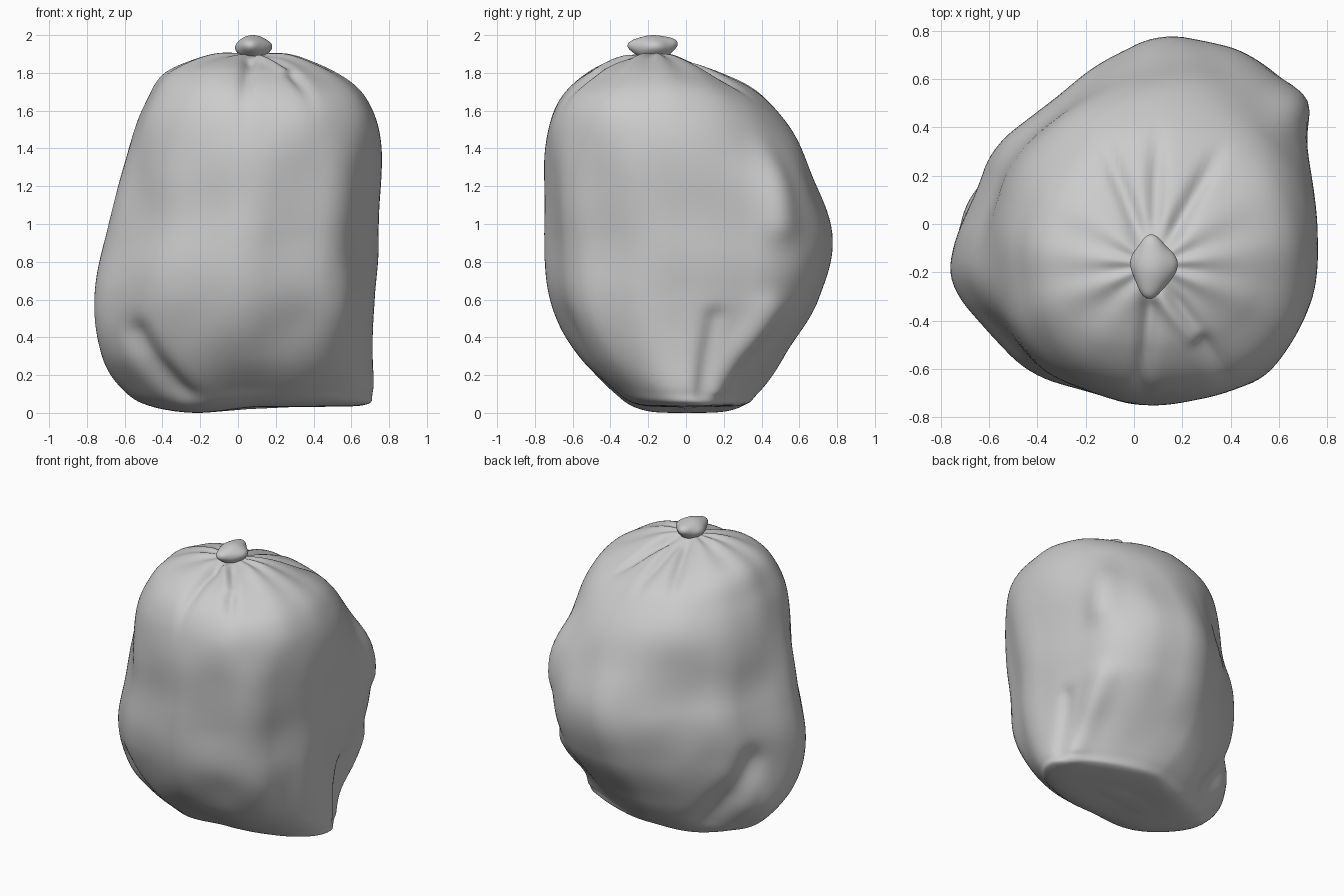
import bpy, bmesh, math
from mathutils import Vector, noise

if "Cube" in bpy.data.objects:
    bpy.data.objects.remove(bpy.data.objects["Cube"])

# Plan outline of the sack, seen from above
OUTLINE = [(.77, 0), (.71, .5), (.52, .69), (.1, .77), (-.15, .66), (-.6, .31), (-.77, -.15),
           (-.76, -.27), (-.43, -.63), (.03, -.77), (.57, -.63), (.77, -.2)]
# Height, then x and y extents of each section
RINGS = [(.02, -.2, .3, -.06, .08), (.03, -.46, .66, -.25, .3), (.1, -.6, .71, -.38, .38),
         (.3, -.74, .715, -.57, .53), (.6, -.775, .73, -.72, .7), (.95, -.71, .745, -.75, .77),
         (1.4, -.59, .765, -.745, .61), (1.65, -.49, .69, -.68, .43), (1.8, -.39, .53, -.52, .2),
         (1.88, -.18, .32, -.33, -.03), (1.9, .05, .11, -.2, -.14)]
# Folds: start, end, radius, depth (positive is a ridge)
FOLDS = [((.1, -.3, 1.86), (.25, -.45, 1.8), .035, .04),
         ((.7, .5, 1), (.68, .5, 1.42), .1, .05),
         ((.67, .15, .06), (.6, .42, .55), .08, .05),
         ((.71, .1, .1), (.73, .16, .5), .05, -.035),
         ((-.55, -.48, .4), (-.3, -.36, .08), .08, -.05),
         ((-.68, .2, .6), (-.4, .33, .15), .1, -.05)]
# Directions of the sharp pleats running out from the knot
PLEATS = (-95, -57, 60, 88, 112)
NECK = Vector((.08, -.17))
NA, NZ = 144, 110


def smooth(a, b, v):
    t = min(1, max(0, (v - a) / (b - a)))
    return t * t * (3 - 2 * t)


def outline_at(a):
    # point of the plan outline in direction a, as multiples of the half extent
    d = Vector((math.cos(a), math.sin(a)))
    for i, p in enumerate(OUTLINE):
        p, q = Vector(p), Vector(OUTLINE[(i + 1) % len(OUTLINE)])
        c0, c1 = p.x * d.y - p.y * d.x, q.x * d.y - q.y * d.x
        if c0 >= 0 >= c1 and c0 != c1 and (p + q).dot(d) > 0:
            return p.lerp(q, c0 / (c0 - c1)) / .75
    return d


def round_at(a, power):
    # superellipse: 2 is a circle, lower is pointed, higher is square
    c, s = math.cos(a), math.sin(a)
    return Vector((c, s)) / (abs(c) ** power + abs(s) ** power) ** (1 / power)


def ring_at(t):
    # smooth curve through the sections
    i = min(int(t), len(RINGS) - 2)
    f = t - i
    a, b, c, d = [RINGS[min(max(i + k, 0), len(RINGS) - 1)] for k in (-1, 0, 1, 2)]
    return [.5 * (2 * q + (r - p) * f + (2*p - 5*q + 4*r - s) * f*f + (3*q - p - 3*r + s) * f**3)
            for p, q, r, s in zip(a, b, c, d)]


def fold_push(p):
    total = .014 * noise.noise(p * 3.2)
    for s, e, r, h in FOLDS:
        s, e = Vector(s), Vector(e)
        t = min(1, max(0, (p - s).dot(e - s) / (e - s).length_squared))
        total += h * math.exp(-((p - s.lerp(e, t)).length / r) ** 2)
    return total * smooth(.03, .14, p.z)


def pleat_push(p):
    d = p.xy - NECK
    rad, ang = d.length, math.atan2(d.y, d.x)
    fade = smooth(1.3, 1.8, p.z) * smooth(.03, .2, rad)
    total = .012 * math.exp(-rad * 3) * math.sin(9 * ang + 2 * math.sin(2 * ang))
    for deg in PLEATS:
        u = Vector((math.cos(math.radians(deg)), math.sin(math.radians(deg))))
        if d.dot(u) > 0:
            side = d.x * u.y - d.y * u.x
            total -= .03 * math.exp(-(side / .035) ** 2) * (1 - smooth(.35, .65, rad))
    return total * fade


def finish(bm, name):
    me = bpy.data.meshes.new(name)
    bm.to_mesh(me)
    bm.free()
    for poly in me.polygons:
        poly.use_smooth = True
    ob = bpy.data.objects.new(name, me)
    bpy.context.collection.objects.link(ob)
    return ob


# Sack body: lofted sections, pinched at the base and rounder at the shoulders
bm = bmesh.new()
angles = [2 * math.pi * i / NA for i in range(NA)]
raw = [outline_at(a) for a in angles]
plan = [sum((raw[(i + k) % NA] for k in range(-3, 4)), Vector((0, 0))) / 7 for i in range(NA)]
size = [max(abs(p[k]) for p in plan) for k in (0, 1)]
rows = []
for j in range(NZ + 1):
    z, x0, x1, y0, y1 = ring_at(j / NZ * (len(RINGS) - 1))
    base = (1 - smooth(.1, .6, z)) * .85
    shoulder = smooth(1.0, 1.6, z) * .95
    row = []
    for a, p in zip(angles, plan):
        q = Vector((p.x / size[0], p.y / size[1]))
        q = q.lerp(round_at(a, 2 - .5 * smooth(0, .3, math.sin(a))), base)
        q = q.lerp(round_at(a, 2 + .3 * smooth(0, .5, -math.sin(a))), shoulder)
        x = (x0 + x1 + q.x * (x1 - x0)) / 2
        lift = .03 * smooth(0, .35, abs(x + .22)) * (1 - smooth(.03, .3, z))
        row.append(bm.verts.new((x, (y0 + y1 + q.y * (y1 - y0)) / 2, z + lift)))
    rows.append(row)
for r, s in zip(rows, rows[1:]):
    for i in range(NA):
        k = (i + 1) % NA
        bm.faces.new((r[i], r[k], s[k], s[i]))
for end, cap in ((0, -1), (-1, 1)):
    hub = bm.verts.new(sum((v.co for v in rows[end]), Vector()) / NA)
    for i in range(NA):
        bm.faces.new((hub, rows[end][i], rows[end][(i + 1) % NA])[::cap])
bm.normal_update()

# Creases, gathered pleats round the neck and soft rumples
moved = [v.co + v.normal * (fold_push(v.co) + pleat_push(v.co)) for v in bm.verts]
low = min(p.z for p in moved)
for v, p in zip(bm.verts, moved):
    v.co = p
    v.co.z -= low * (1 - smooth(0, .3, p.z))
finish(bm, "sack_body")

# Tied knot: lumpy ball with a lobe to each side and a cleft on top
bm = bmesh.new()
bmesh.ops.create_icosphere(bm, subdivisions=4, radius=1)
LOBES = [((-.1, 1, .4), .3), ((-.2, -1, .2), .3), ((1, .1, .1), .22), ((-.9, .2, 0), .12)]
for v in bm.verts:
    n = v.co.normalized()
    r = .88 + sum(h * math.exp(-((n - Vector(d).normalized()).length / .5) ** 2) for d, h in LOBES)
    v.co = Vector((.078 + n.x * r * .095, -.175 + n.y * r * .118, 1.93 + n.z * r * .075))
top = max(v.co.z for v in bm.verts)
for v in bm.verts:
    v.co.z += 2 - top
finish(bm, "tied_knot")
